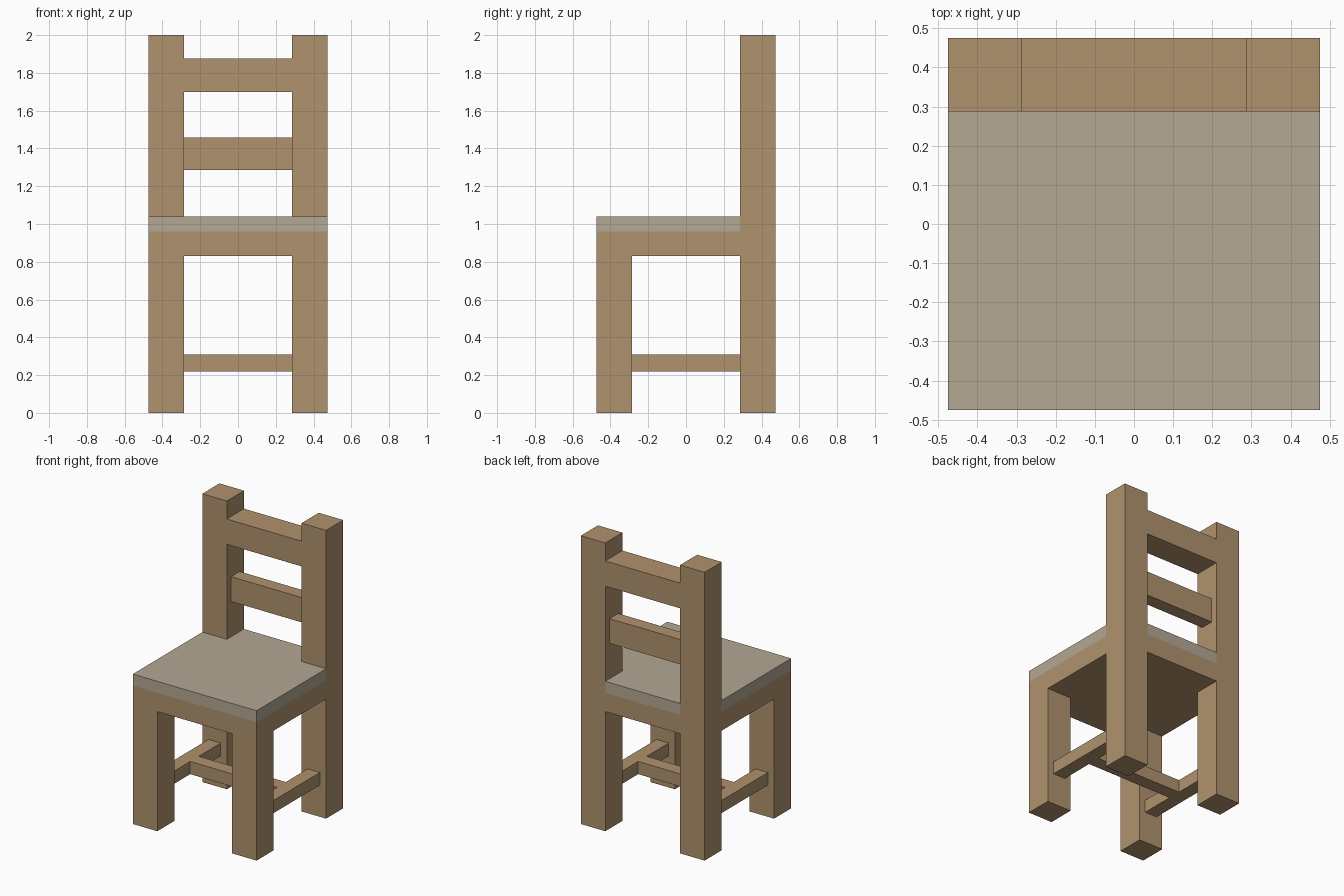
import bpy
import bmesh

cube = bpy.data.objects.get("Cube")
if cube:
    bpy.data.objects.remove(cube, do_unlink=True)


def material(name, rgb):
    mat = bpy.data.materials.new(name)
    mat.use_nodes = True
    mat.diffuse_color = (*rgb, 1)
    mat.node_tree.nodes["Principled BSDF"].inputs["Base Color"].default_value = (*rgb, 1)
    return mat


wood = material("tan wood", (0.434, 0.287, 0.156))
cloth = material("grey seat", (0.451, 0.392, 0.296))


def prism(name, outline, bottom, top, mat):
    """Extrude a plan outline from bottom to top."""
    bm = bmesh.new()
    face = bm.faces.new([bm.verts.new((x, y, bottom)) for x, y in outline])
    new = bmesh.ops.extrude_face_region(bm, geom=[face])["geom"]
    bmesh.ops.translate(bm, vec=(0, 0, top - bottom),
                        verts=[g for g in new if isinstance(g, bmesh.types.BMVert)])
    bmesh.ops.recalc_face_normals(bm, faces=bm.faces)
    mesh = bpy.data.meshes.new(name)
    bm.to_mesh(mesh)
    bm.free()
    mesh.materials.append(mat)
    obj = bpy.data.objects.new(name, mesh)
    bpy.context.collection.objects.link(obj)
    return obj


def box(name, xs, ys, zs, mat=wood):
    (x0, x1), (y0, y1) = sorted(xs), sorted(ys)
    return prism(name, [(x0, y0), (x1, y0), (x1, y1), (x0, y1)], *zs, mat)


OUT, INN = 0.475, 0.287            # outer and inner leg faces
MID = (OUT + INN) / 2              # leg centre line
HALF = 0.047                       # half thickness of slim bars
APRON, SEAT, SEAT_TOP = 0.83, 0.96, 1.04
BAR = (0.22, 0.308)

# Legs, back posts and side stretchers
for side, s in (("left", 1), ("right", -1)):
    box(f"front_leg_{side}", (s * INN, s * OUT), (-OUT, -INN), (0, APRON))
    box(f"back_post_{side}", (s * INN, s * OUT), (INN, OUT), (0, 2))
    box(f"side_stretcher_{side}", (s * (MID - HALF), s * (MID + HALF)), (-INN, INN), BAR)

# Stretcher joining the two side bars
box("cross_stretcher", (HALF - MID, MID - HALF), (-HALF, HALF), BAR)

# Seat, notched around the back posts
seat = [(-OUT, -OUT), (OUT, -OUT), (OUT, INN), (INN, INN),
        (INN, OUT), (-INN, OUT), (-INN, INN), (-OUT, INN)]
prism("seat_frame", seat, APRON, SEAT, wood)
prism("seat_pad", seat, SEAT, SEAT_TOP, cloth)

# Backrest rails
box("top_rail", (-INN, INN), (INN, OUT), (1.70, 1.875))
box("middle_rail", (-INN, INN), (MID - HALF, MID + HALF), (1.285, 1.457))
